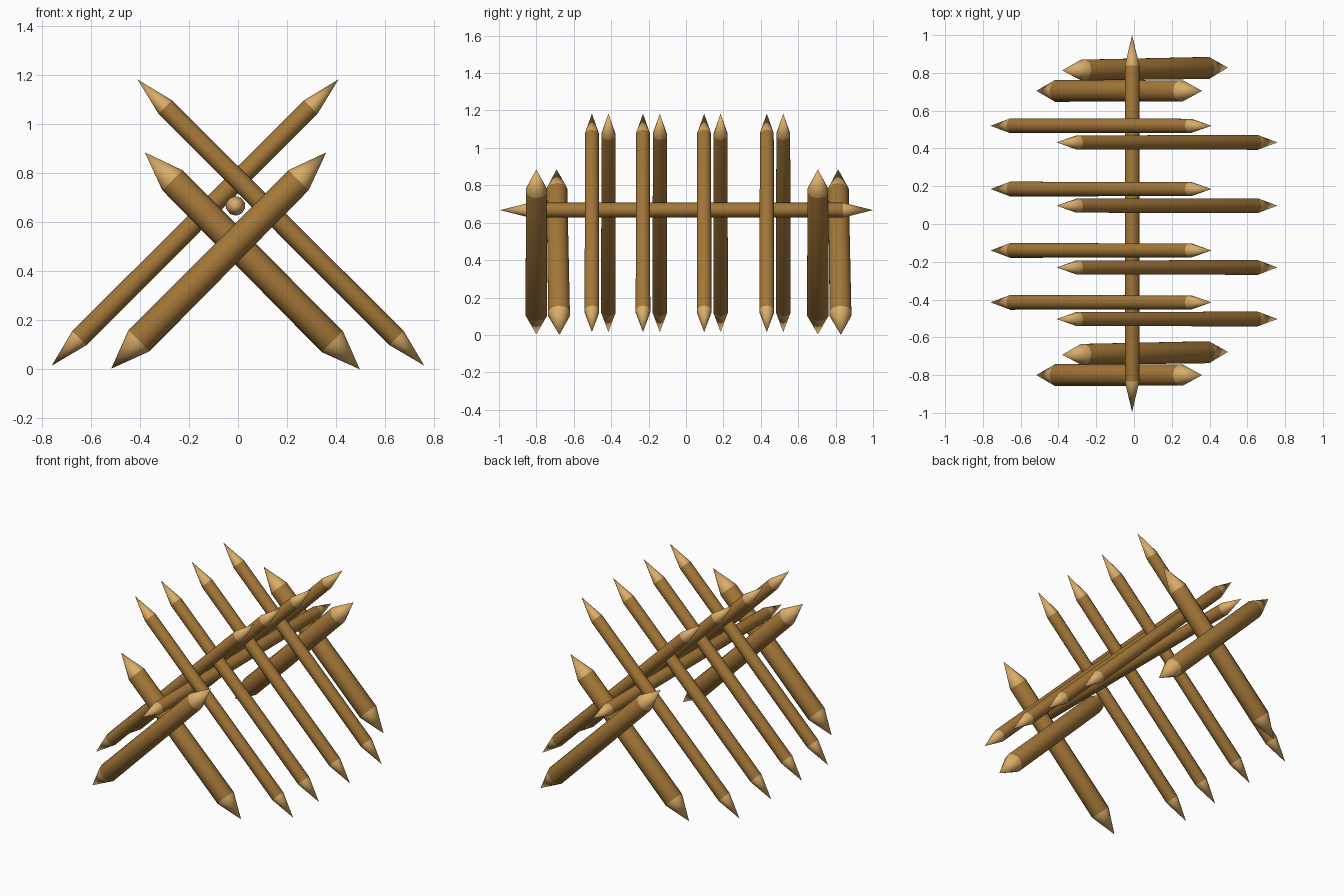
import bpy, bmesh, math
from mathutils import Vector

if "Cube" in bpy.data.objects:
    bpy.data.objects.remove(bpy.data.objects["Cube"])


def mat(name, rgb):
    m = bpy.data.materials.new(name)
    m.diffuse_color = (*rgb, 1)
    m.use_nodes = True
    m.node_tree.nodes["Principled BSDF"].inputs["Base Color"].default_value = m.diffuse_color
    return m


BARK = mat("brown_wood", (0.37, 0.185, 0.04))
CUT = mat("pale_cut_wood", (0.70, 0.42, 0.14))
SIDES = 10


def stake(name, a, b, ra, rb, tip=0.16):
    """Round pole from point a to point b, sharpened at both ends."""
    a, b = Vector(a), Vector(b)
    axis = (b - a).normalized()
    side = axis.cross(Vector((0, 1, 0)) if abs(axis.y) < 0.9 else Vector((1, 0, 0))).normalized()
    up = axis.cross(side)
    bm = bmesh.new()

    def ring(c, r):
        return [bm.verts.new(c + r * (math.cos(t) * side + math.sin(t) * up))
                for t in (math.tau * i / SIDES for i in range(SIDES))]

    low, high = ring(a + axis * tip, ra), ring(b - axis * tip, rb)
    va, vb = bm.verts.new(a), bm.verts.new(b)
    for i in range(SIDES):
        j = (i + 1) % SIDES
        bm.faces.new((low[i], low[j], high[j], high[i]))
        for f in (bm.faces.new((va, low[j], low[i])), bm.faces.new((vb, high[i], high[j]))):
            f.material_index = 1
    bmesh.ops.recalc_face_normals(bm, faces=bm.faces)
    me = bpy.data.meshes.new(name)
    bm.to_mesh(me)
    bm.free()
    me.materials.append(BARK)
    me.materials.append(CUT)
    ob = bpy.data.objects.new(name, me)
    bpy.context.collection.objects.link(ob)
    # smooth shaft, crisp sharpened ends
    bpy.context.view_layer.objects.active = ob
    ob.select_set(True)
    bpy.ops.object.shade_smooth_by_angle(angle=math.radians(40))
    ob.select_set(False)


# Long horizontal rail
stake("rail", (-0.01, -0.995, 0.667), (-0.01, 1.0, 0.667), 0.04, 0.04)

# Crossed pairs of slim spikes
for y_right, y_left in ((-0.503, -0.415), (-0.23, -0.14), (0.097, 0.185), (0.432, 0.52)):
    stake("slim_spike_right", (0.76, y_right, 0.015), (-0.41, y_right, 1.183), 0.041, 0.039)
    stake("slim_spike_left", (-0.76, y_left, 0.015), (0.41, y_left, 1.183), 0.041, 0.039)

# Thick crossed support legs at both ends
for y in (-0.80, 0.705):
    stake("support_leg_left", (-0.517, y, 0.003), (0.36, y, 0.885), 0.061, 0.058)
    stake("support_leg_right", (0.497, y + 0.123, 0.0), (-0.38, y + 0.108, 0.885), 0.061, 0.058)
